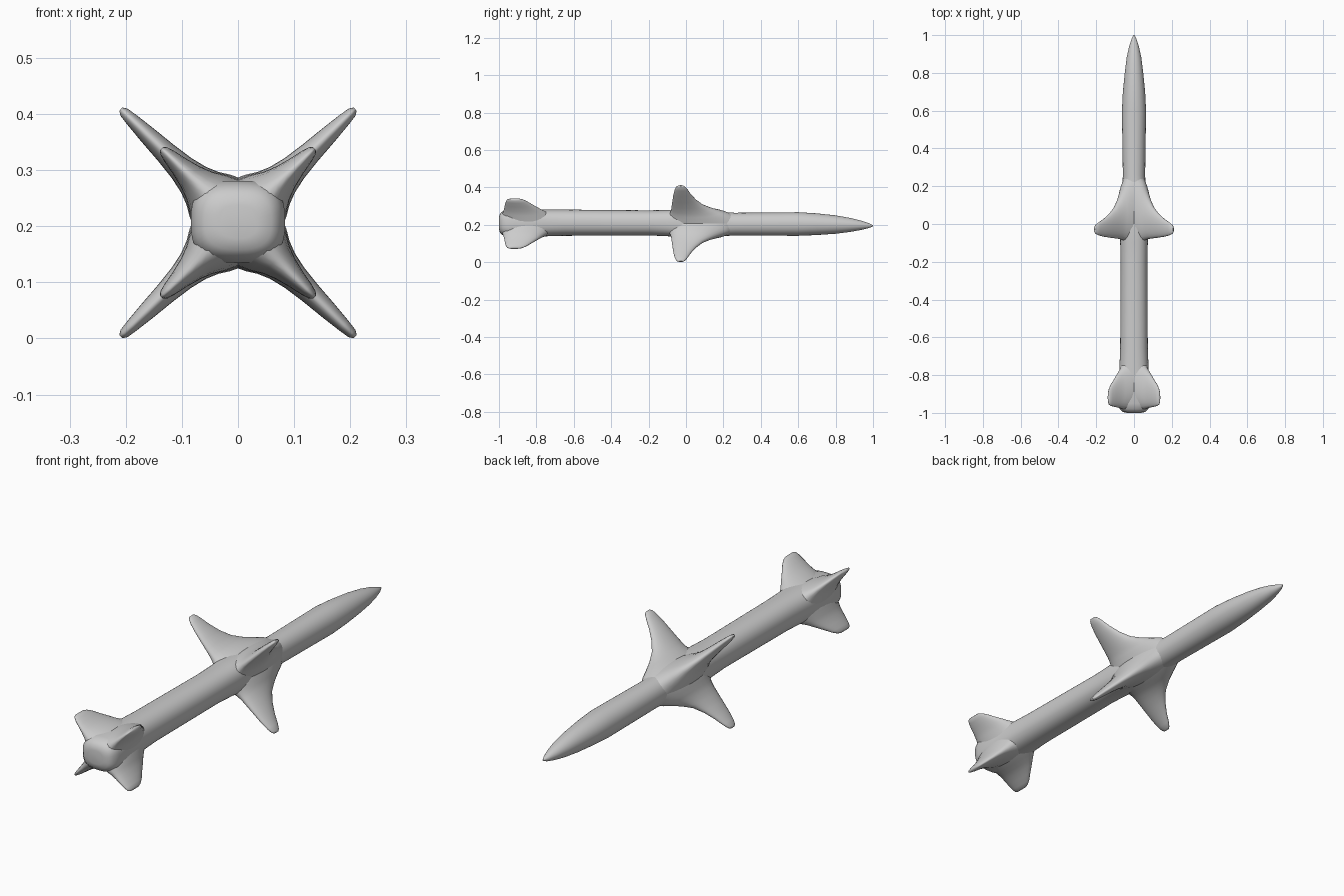
import bpy, bmesh
from math import sin, cos, pi, copysign
from mathutils import Vector

cube = bpy.data.objects.get("Cube")
if cube:
    bpy.data.objects.remove(cube)

grey = bpy.data.materials.new("matte grey")
grey.use_nodes = True
colour = (0.6, 0.6, 0.6, 1)
grey.diffuse_color = colour
grey.node_tree.nodes["Principled BSDF"].inputs["Base Color"].default_value = colour
AXIS_Z = 0.206


def loft(name, rings):
    """Skin a list of closed rings and cap both ends."""
    bm = bmesh.new()
    rows = [[bm.verts.new(p) for p in ring] for ring in rings]
    n = len(rows[0])
    for a, b in zip(rows, rows[1:]):
        for i in range(n):
            j = (i + 1) % n
            bm.faces.new((a[i], a[j], b[j], b[i]))
    bm.faces.new(rows[0][::-1])
    bm.faces.new(rows[-1])
    bmesh.ops.recalc_face_normals(bm, faces=bm.faces)
    mesh = bpy.data.meshes.new(name)
    bm.to_mesh(mesh)
    bm.free()
    mesh.materials.append(grey)
    obj = bpy.data.objects.new(name, mesh)
    bpy.context.collection.objects.link(obj)
    bpy.ops.object.select_all(action='DESELECT')
    obj.select_set(True)
    bpy.context.view_layer.objects.active = obj
    bpy.ops.object.shade_smooth_by_angle(angle=1.0)
    return obj


def body_ring(y, rx, rz, zc, power):
    """Rounded-square cross-section; power 1 is an ellipse."""
    pts = []
    for i in range(40):
        c, s = cos(2 * pi * i / 40), sin(2 * pi * i / 40)
        pts.append(Vector((rx * copysign(abs(c) ** power, c), y,
                           zc + rz * copysign(abs(s) ** power, s))))
    return pts


# Body, tail to nose: y, half width, half height, centre height, squareness
stations = [
    (-1.0, .035, .03, .208, .8), (-.995, .06, .05, .208, .75),
    (-.98, .075, .064, .208, .7), (-.95, .084, .073, .208, .7),
    (-.85, .083, .074, .208, .75), (-.76, .077, .072, .21, .85),
    (-.65, .073, .07, .211, .9), (-.2, .071, .067, .21, .9),
    (-.1, .073, .07, .209, .85), (-.03, .075, .076, .207, .8),
    (.06, .072, .073, .206, .8), (.16, .063, .065, .204, .85),
    (.26, .059, .061, .203, .95), (.6, .064, .063, .204, .95),
    (.7, .059, .058, .203, 1), (.8, .049, .049, .201, 1),
    (.88, .039, .037, .199, 1), (.94, .026, .024, .197, 1),
    (.98, .013, .012, .195, 1), (1.0, .003, .003, .195, 1)]
loft("body", [body_ring(*s) for s in stations])


def fin(name, sx, sz, sections):
    """Sections: distance from axis, trailing y, leading y, half thickness."""
    out = Vector((sx * 1.03, 0, sz)).normalized()
    side = Vector((out.z, 0, -out.x))
    rings = []
    for r, back, front, thick in sections:
        mid, half = (front + back) / 2, (front - back) / 2
        rings.append([Vector((0, mid + half * cos(a), AXIS_Z)) + out * r + side * thick * sin(a)
                      for a in (2 * pi * i / 24 for i in range(24))])
    loft(name, rings)


# Swept wings and tail fins with flared roots
wing = [(.035, -.11, .28, .068), (.07, -.09, .225, .052), (.088, -.083, .185, .041),
        (.11, -.079, .14, .032), (.14, -.076, .092, .025), (.18, -.072, .055, .02),
        (.225, -.067, .026, .016), (.262, -.06, .008, .012),
        (.283, -.052, -.005, .009), (.291, -.042, -.015, .004)]
tail = [(.04, -.99, -.7, .062), (.075, -.982, -.74, .046), (.095, -.976, -.765, .034),
        (.118, -.972, -.79, .025), (.145, -.968, -.822, .018), (.17, -.963, -.85, .013),
        (.184, -.957, -.872, .009), (.19, -.945, -.89, .004)]
for x_name, sx in (("left", 1), ("right", -1)):
    for z_name, sz in (("upper", 1), ("lower", -1)):
        fin(f"{z_name}_{x_name}_wing", sx, sz, wing)
        fin(f"{z_name}_{x_name}_tail_fin", sx, sz, tail)
